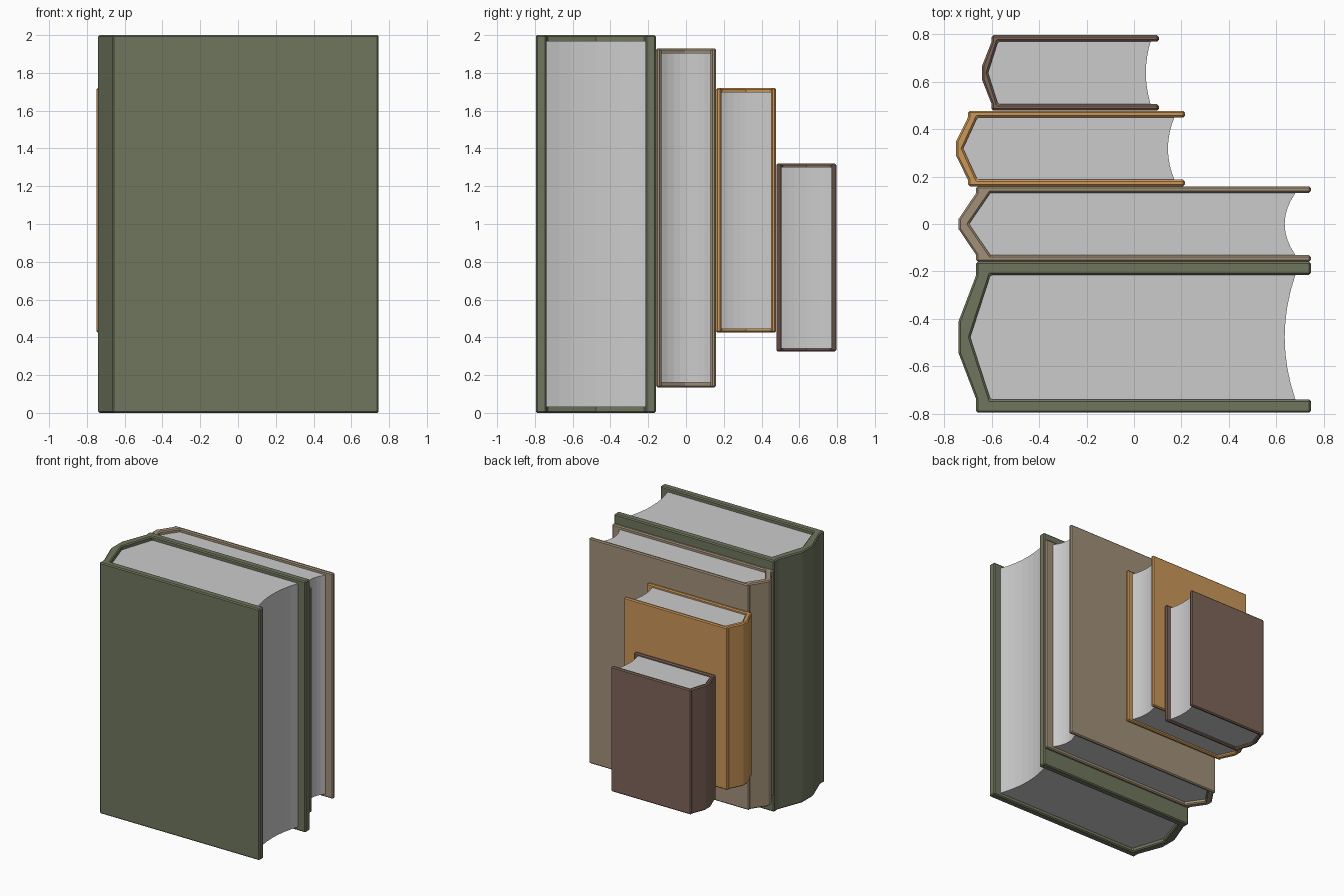
import bpy, bmesh, math

if "Cube" in bpy.data.objects:
    bpy.data.objects.remove(bpy.data.objects["Cube"])


def material(name, rgb):
    m = bpy.data.materials.new(name)
    m.diffuse_color = (*rgb, 1)
    m.use_nodes = True
    m.node_tree.nodes["Principled BSDF"].inputs["Base Color"].default_value = m.diffuse_color
    return m


def extrude_profile(name, pts, z0, z1, mat=None, bevel=0):
    # Vertical prism from a plan outline
    bm = bmesh.new()
    face = bm.faces.new([bm.verts.new((x, y, z0)) for x, y in pts])
    top = bmesh.ops.extrude_face_region(bm, geom=[face])["geom"]
    bmesh.ops.translate(bm, vec=(0, 0, z1 - z0),
                        verts=[g for g in top if isinstance(g, bmesh.types.BMVert)])
    bmesh.ops.recalc_face_normals(bm, faces=bm.faces)
    me = bpy.data.meshes.new(name)
    bm.to_mesh(me)
    bm.free()
    ob = bpy.data.objects.new(name, me)
    bpy.context.collection.objects.link(ob)
    if mat:
        me.materials.append(mat)
    if bevel:
        b = ob.modifiers.new("soft_edges", "BEVEL")
        b.width, b.segments = bevel, 1
        b.limit_method = "ANGLE"
        b.angle_limit = math.radians(60)
    return ob


def book(name, rgb, yc, half, thick, x0, x1, z0, z1, tip, tip_half,
         inner_x, inner_tip, page_x, dip, inset):
    hi = half - thick
    # Cover: two boards joined by a pointed, hollow spine
    outer = [(x1, hi), (x1, half), (x0, half), (x0, hi), (tip, tip_half)]
    inner = [(inner_tip, 0), (inner_x, hi)]
    half_pts = inner[1:] + outer
    pts = half_pts + [(x, -y) for x, y in reversed(half_pts)] + inner[:1]
    extrude_profile(name + "_cover", [(x, y + yc) for x, y in pts],
                    z0, z1, material(name + "_cloth", rgb), 0.008)
    # Pages: block filling the cover, with a concave fore edge
    n = 8
    edge = []
    for i in range(n + 1):
        t = -1 + 2 * i / n
        edge.append((page_x - dip * (1 - t * t), t * hi))
    pages = edge + [(inner_x, hi), (inner_tip, 0), (inner_x, -hi)]
    extrude_profile(name + "_pages", [(x, y + yc) for x, y in pages],
                    z0 + inset, z1 - inset)


# Row of books from the largest in front to the smallest behind
book("green_book", (0.16, 0.18, 0.11), -0.477, 0.318, 0.056, -0.665, 0.745,
     0, 2, -0.74, 0.065, -0.605, -0.69, 0.68, 0.045, 0.03)
book("tan_book", (0.36, 0.28, 0.19), 0, 0.159, 0.028, -0.665, 0.745,
     0.135, 1.93, -0.74, 0.02, -0.605, -0.695, 0.68, 0.045, 0.026)
book("orange_book", (0.60, 0.31, 0.10), 0.318, 0.159, 0.028, -0.70, 0.215,
     0.425, 1.72, -0.75, 0.03, -0.66, -0.72, 0.17, 0.027, 0.02)
book("brown_book", (0.21, 0.13, 0.10), 0.637, 0.159, 0.027, -0.60, 0.105,
     0.325, 1.32, -0.64, 0.03, -0.573, -0.615, 0.07, 0.02, 0.017)
